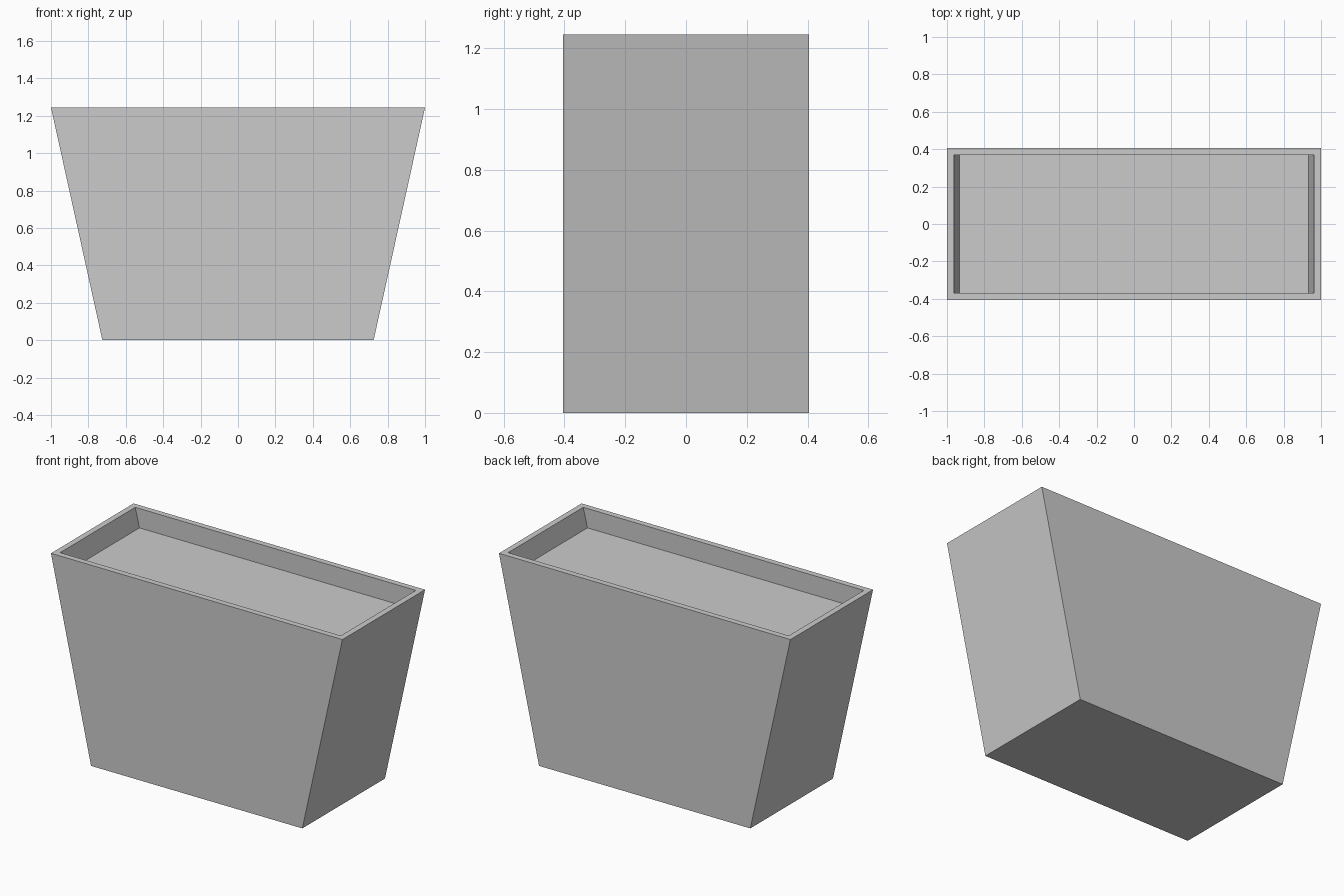
import bpy
import bmesh

cube = bpy.data.objects.get("Cube")
if cube:
    bpy.data.objects.remove(cube, do_unlink=True)

HEIGHT = 1.245
DEPTH = 0.12        # recess below the rim
HALF_Y = 0.405
WALL = 0.037

grey = bpy.data.materials.new("plain grey")
grey.use_nodes = True
colour = (0.6, 0.6, 0.6, 1)
grey.diffuse_color = colour
grey.node_tree.nodes["Principled BSDF"].inputs["Base Color"].default_value = colour


def ring(bm, half_x, half_y, z):
    """Rectangle of vertices, counter-clockwise from above."""
    corners = ((-1, -1), (1, -1), (1, 1), (-1, 1))
    return [bm.verts.new((sx * half_x, sy * half_y, z)) for sx, sy in corners]


def bridge(bm, lower, upper):
    for i in range(4):
        j = (i + 1) % 4
        bm.faces.new((lower[i], lower[j], upper[j], upper[i]))


# Tapered planter: outer walls, flat rim, recess walls and soil-level floor
bm = bmesh.new()
inner_y = HALF_Y - WALL
rings = [
    ring(bm, 0.725, HALF_Y, 0),
    ring(bm, 1, HALF_Y, HEIGHT),
    ring(bm, 1 - WALL, inner_y, HEIGHT),
    ring(bm, 0.934, inner_y, HEIGHT - DEPTH),
]
for lower, upper in zip(rings, rings[1:]):
    bridge(bm, lower, upper)
bm.faces.new(rings[0][::-1])
bm.faces.new(rings[-1])
bmesh.ops.recalc_face_normals(bm, faces=bm.faces)

mesh = bpy.data.meshes.new("planter_box")
bm.to_mesh(mesh)
bm.free()
mesh.materials.append(grey)
planter = bpy.data.objects.new("planter_box", mesh)
bpy.context.collection.objects.link(planter)
